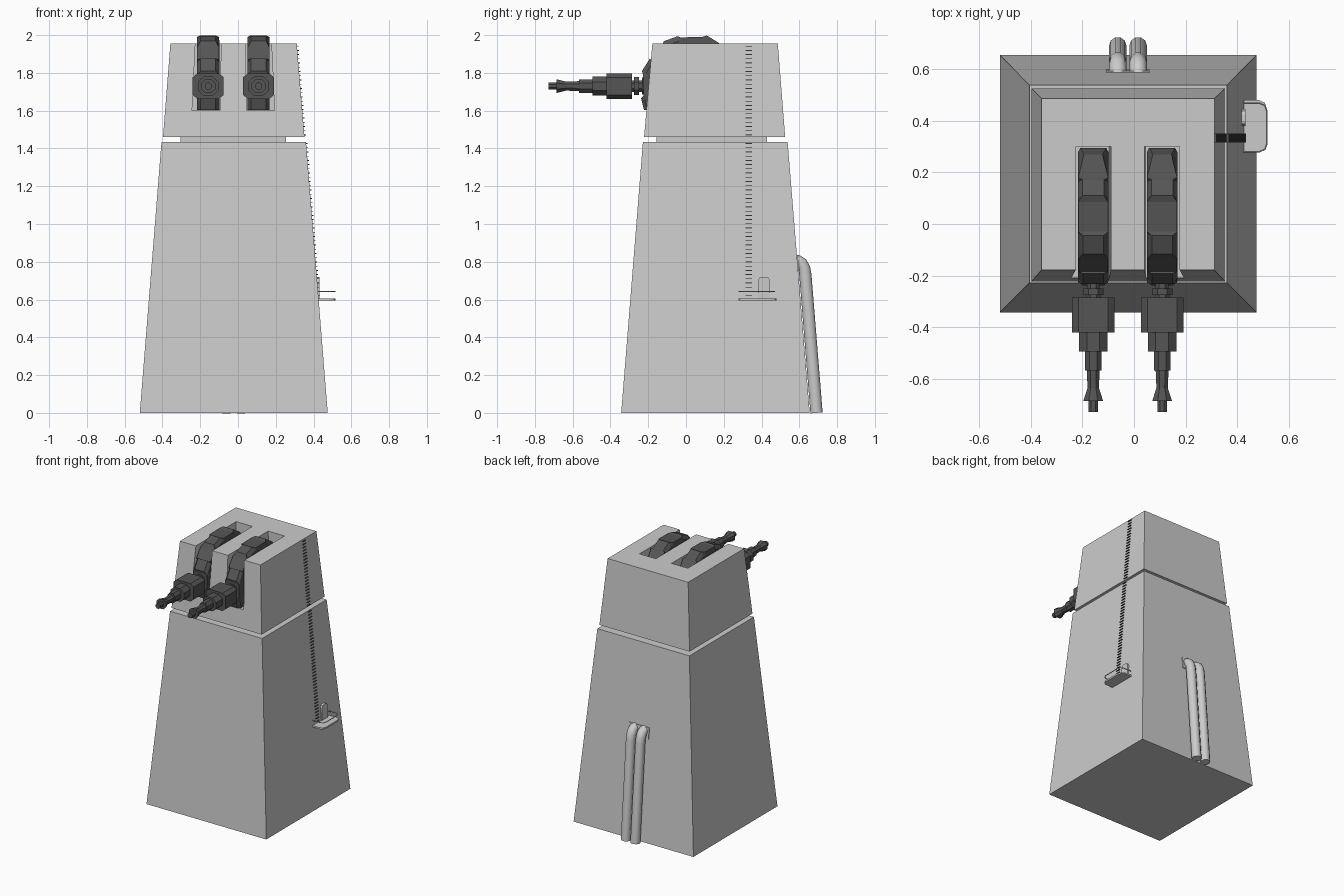
import bpy, bmesh, math
from mathutils import Vector

if "Cube" in bpy.data.objects:
    bpy.data.objects.remove(bpy.data.objects["Cube"])

MX = -0.0245  # mirror plane between the two guns
dark = bpy.data.materials.new("dark_metal")
dark.diffuse_color = (0.09, 0.09, 0.09, 1)
dark.use_nodes = True
dark.node_tree.nodes["Principled BSDF"].inputs["Base Color"].default_value = dark.diffuse_color


def loft(name, rings, mat=None):
    """Skin a list of equal-length point rings and cap both ends."""
    bm = bmesh.new()
    vr = [[bm.verts.new(p) for p in r] for r in rings]
    n = len(vr[0])
    for a, b in zip(vr, vr[1:]):
        for i in range(n):
            bm.faces.new((a[i], a[(i + 1) % n], b[(i + 1) % n], b[i]))
    bm.faces.new(vr[0])
    bm.faces.new(vr[-1])
    bmesh.ops.recalc_face_normals(bm, faces=bm.faces)
    me = bpy.data.meshes.new(name)
    bm.to_mesh(me)
    bm.free()
    ob = bpy.data.objects.new(name, me)
    bpy.context.collection.objects.link(ob)
    if mat:
        me.materials.append(mat)
    return ob


def rect(z, x0, x1, y0, y1):
    return [(x0, y0, z), (x1, y0, z), (x1, y1, z), (x0, y1, z)]


def tube(name, pts, r, res=4):
    cu = bpy.data.curves.new(name, 'CURVE')
    cu.dimensions = '3D'
    cu.bevel_depth = r
    cu.bevel_resolution = res
    cu.use_fill_caps = True
    sp = cu.splines.new('POLY')
    sp.points.add(len(pts) - 1)
    for p, c in zip(sp.points, pts):
        p.co = (*c, 1)
    ob = bpy.data.objects.new(name, cu)
    bpy.context.collection.objects.link(ob)
    bpy.ops.object.select_all(action='DESELECT')
    ob.select_set(True)
    bpy.context.view_layer.objects.active = ob
    bpy.ops.object.convert(target='MESH')
    bpy.ops.object.shade_smooth_by_angle(angle=math.radians(50))
    return bpy.context.object


# tower base and neck
loft("tower_base", [rect(0, -.52, .475, -.343, .655), rect(1.435, -.405, .36, -.228, .538)])
loft("neck", [rect(1.43, -.305, .255, -.155, .43), rect(1.465, -.305, .255, -.155, .43)])

# head with two slots cut through its top and front
head = loft("turret_head", [rect(1.46, -.397, .352, -.222, .525), rect(1.955, -.358, .311, -.178, .486)])
for s in (-1, 1):
    def sx(x):
        return x if s < 0 else 2 * MX - x
    cut = loft("slot_cutter", [rect(1.6, sx(-.243), sx(-.096), -.5, .30),
                               rect(2.05, sx(-.221), sx(-.088), -.5, .30)])
    m = head.modifiers.new("slot", 'BOOLEAN')
    m.operation = 'DIFFERENCE'
    m.solver = 'EXACT'
    m.object = cut
    bpy.context.view_layer.objects.active = head
    bpy.ops.object.modifier_apply(modifier="slot")
    bpy.data.objects.remove(cut)

# curved gun arms: outer path (y, z, half width of the outer edge)
arm = [(.295, 1.61, .05), (.295, 1.8, .05), (.27, 1.87, .036), (.18, 1.95, .058), (.172, 1.96, .042),
       (.11, 1.998, .042), (.085, 1.99, .058), (-.03, 1.988, .058), (-.045, 1.994, .04),
       (-.116, 1.968, .04), (-.135, 1.935, .058), (-.185, 1.87, .058), (-.192, 1.875, .04),
       (-.233, 1.81, .04), (-.228, 1.79, .058), (-.225, 1.68, .058), (-.238, 1.665, .04),
       (-.222, 1.603, .04)]
# gun barrel stations (y, half x, half z)
gun = [(-.19, .04, .045), (-.232, .04, .045), (-.232, .025, .03), (-.25, .025, .03), (-.25, .04, .047),
       (-.275, .04, .047), (-.275, .028, .03), (-.285, .028, .03), (-.285, .082, .067), (-.42, .082, .067),
       (-.42, .055, .05), (-.495, .055, .05), (-.495, .032, .036), (-.567, .032, .036),
       (-.567, .025, .026), (-.635, .022, .024), (-.685, .038, .036), (-.685, .018, .018), (-.728, .018, .018)]
for side, cx in (("left", -.158), ("right", .109)):
    rings = []
    for y, z, w in arm:
        o, c = Vector((y, z)), Vector((.06, 1.62))
        e, i = c + (o - c) * .93, c + (o - c) * .6
        rings.append([(cx - .059, *i), (cx - .059, *e), (cx - w, *o),
                      (cx + w, *o), (cx + .059, *e), (cx + .059, *i)])
    loft(side + "_gun_arm", rings, dark)
    rings = []
    for y, a, b in gun:
        k = .3 if y > -.43 and a > .06 else .55
        rings.append([(cx + a * u, y, 1.73 + b * v) for u, v in
                      ((1, 1 - k), (1 - k, 1), (k - 1, 1), (-1, 1 - k),
                       (-1, k - 1), (k - 1, -1), (1 - k, -1), (1, k - 1))])
    loft(side + "_gun_barrel", rings, dark)

# back pipes and their wall plate
for side, x in (("left", -.063), ("right", .016)):
    tube(side + "_pipe", [(x, .56, .812), (x, .595, .802), (x, .613, .79), (x, .626, .765),
                          (x, .632, .73), (x, .691, 0)], .034, 3)
loft("pipe_plate", [rect(.75, -.108, .06, .58, .6), rect(.835, -.108, .06, .574, .592)])


def wall_x(z):
    if z < 1.435:
        return .475 - .115 * z / 1.435
    return .352 - .041 * (z - 1.46) / .495


# ladder rungs up the right side
rung_count = 60
for i in range(rung_count):
    z = .62 + i * .0224
    if 1.43 < z < 1.465:
        continue
    x = wall_x(z)
    loft("ladder_rung", [[(x - .01, .315, k), (x - .01, .35, k), (x + .008, .35, k), (x + .008, .315, k)]
                         for k in (z - .002, z + .002)], dark)

# side platform, rail and arched door
edge = [(.41, .277), (.485, .277), (.507, .287), (.515, .31), (.515, .445),
        (.507, .47), (.485, .48), (.41, .48)]
loft("platform", [[(x, y, z) for x, y in edge] for z in (.594, .606)])
tube("platform_rail", [(x, .28 + (y - .277) * .93, .643) for x, y in edge], .003, 1)
arch = [(.38, .606), (.445, .606), (.445, .70), (.437, .715), (.425, .72),
        (.40, .72), (.388, .715), (.38, .70)]
loft("door", [[(x, y, z) for y, z in arch] for x in (.40, .432)])
